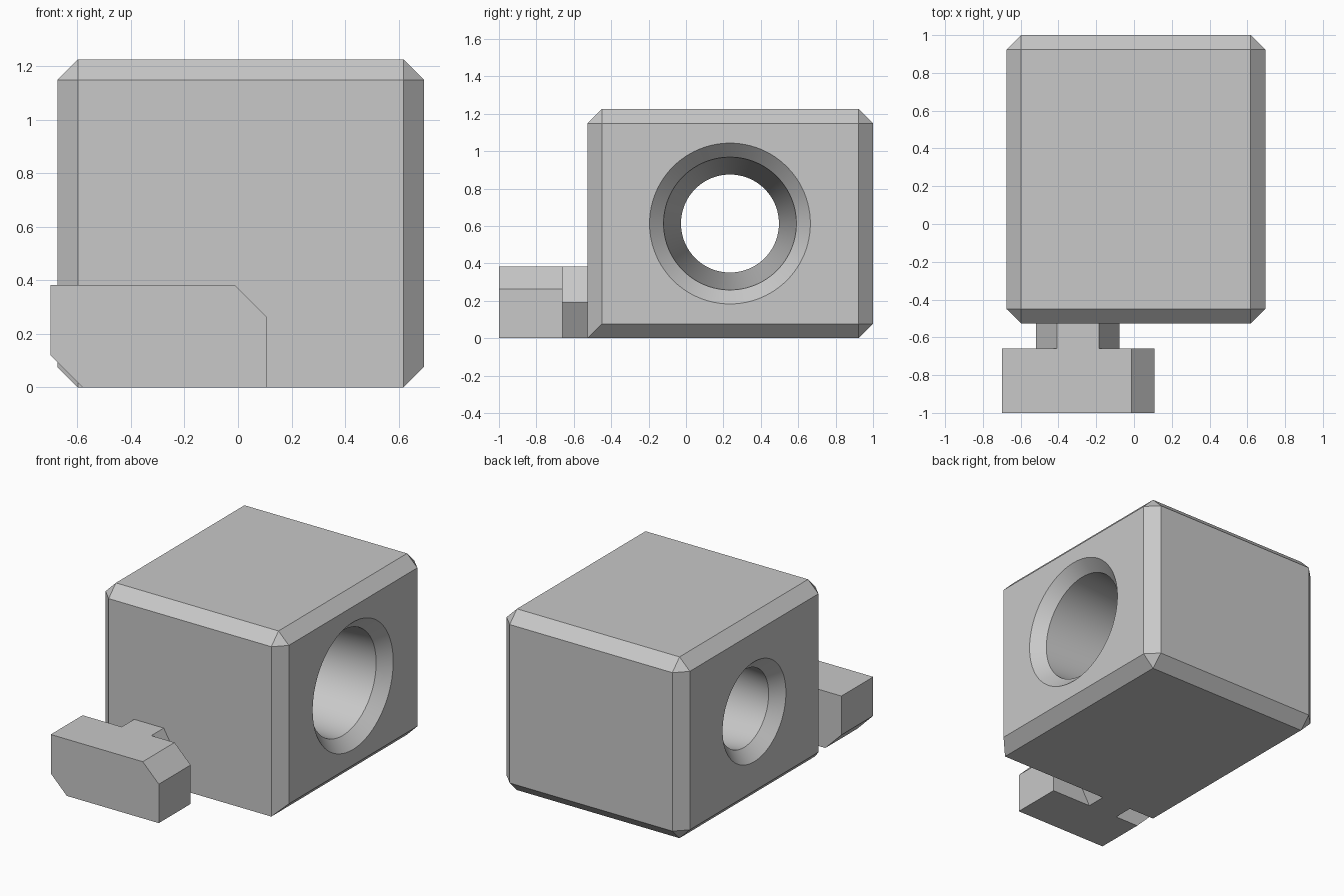
import bpy, bmesh, math
from mathutils import Matrix, Vector

cube = bpy.data.objects.get("Cube")
if cube:
    bpy.data.objects.remove(cube, do_unlink=True)

GREY = 0.58
mat = bpy.data.materials.new("light grey")
mat.use_nodes = True
mat.diffuse_color = (GREY, GREY, GREY, 1)
mat.node_tree.nodes["Principled BSDF"].inputs["Base Color"].default_value = (GREY, GREY, GREY, 1)


def make_object(name, bm):
    bmesh.ops.recalc_face_normals(bm, faces=bm.faces)
    mesh = bpy.data.meshes.new(name)
    bm.to_mesh(mesh)
    bm.free()
    mesh.materials.append(mat)
    obj = bpy.data.objects.new(name, mesh)
    bpy.context.collection.objects.link(obj)
    return obj


def extrude_profile(name, points, y0, y1):
    """Extrude an x-z outline along y."""
    bm = bmesh.new()
    face = bm.faces.new([bm.verts.new((x, y0, z)) for x, z in points])
    moved = bmesh.ops.extrude_face_region(bm, geom=[face])["geom"]
    bmesh.ops.translate(bm, vec=(0, y1 - y0, 0),
                        verts=[v for v in moved if isinstance(v, bmesh.types.BMVert)])
    return make_object(name, bm)


# Block, chamfered on every edge but the lower front one
LEFT, RIGHT, FRONT, BACK, TOP, CHAMFER = -0.675, 0.695, -0.527, 1.0, 1.225, 0.077
bm = bmesh.new()
bmesh.ops.create_cube(bm, size=1)
bmesh.ops.scale(bm, vec=(RIGHT - LEFT, BACK - FRONT, TOP), verts=bm.verts)
bmesh.ops.translate(bm, vec=((LEFT + RIGHT) / 2, (FRONT + BACK) / 2, TOP / 2), verts=bm.verts)
edges = [e for e in bm.edges
         if not all(v.co.z < 0.01 and v.co.y < 0 for v in e.verts)]
bmesh.ops.bevel(bm, geom=edges, offset=CHAMFER, offset_type='OFFSET',
                segments=1, profile=0.5, affect='EDGES')
block = make_object("block", bm)

# Tapered bore with a countersink at both ends, revolved about x
OVER = 0.05
profile = [(LEFT - OVER, 0.338 + OVER), (LEFT + 0.076, 0.262),
           (RIGHT - 0.075, 0.355), (RIGHT + OVER, 0.43 + OVER)]
SIDES = 96
bm = bmesh.new()
rings = []
for x, r in profile:
    rings.append([bm.verts.new((x, 0.235 + r * math.cos(a), 0.613 + r * math.sin(a)))
                  for a in (math.tau * i / SIDES for i in range(SIDES))])
for a, b in zip(rings, rings[1:]):
    for i in range(SIDES):
        j = (i + 1) % SIDES
        bm.faces.new((a[i], a[j], b[j], b[i]))
bm.faces.new(rings[0])
bm.faces.new(rings[-1])
cutter = make_object("bore_cutter", bm)
cutter.hide_render = True

cut = block.modifiers.new("bore", 'BOOLEAN')
cut.operation = 'DIFFERENCE'
cut.solver = 'EXACT'
cut.object = cutter
bpy.ops.object.select_all(action='DESELECT')
block.select_set(True)
bpy.context.view_layer.objects.active = block
bpy.ops.object.modifier_apply(modifier=cut.name)
bpy.data.objects.remove(cutter, do_unlink=True)
bpy.ops.object.shade_smooth_by_angle(angle=math.radians(25))

# Hexagonal neck joining the block and the tab
HEIGHT = 0.383
radius = HEIGHT / math.sqrt(3)
hexagon = [(-0.297 + radius * math.cos(math.pi * i / 3),
            HEIGHT / 2 + radius * math.sin(math.pi * i / 3)) for i in range(6)]
extrude_profile("neck", hexagon, -0.66, FRONT)

# Cross tab with two opposite corners cut off
W0, W1, CUT = -0.70, 0.108, 0.12
extrude_profile("tab", [(W0 + CUT, 0), (W1, 0), (W1, HEIGHT - CUT),
                        (W1 - CUT, HEIGHT), (W0, HEIGHT), (W0, CUT)], -1.0, -0.66)
